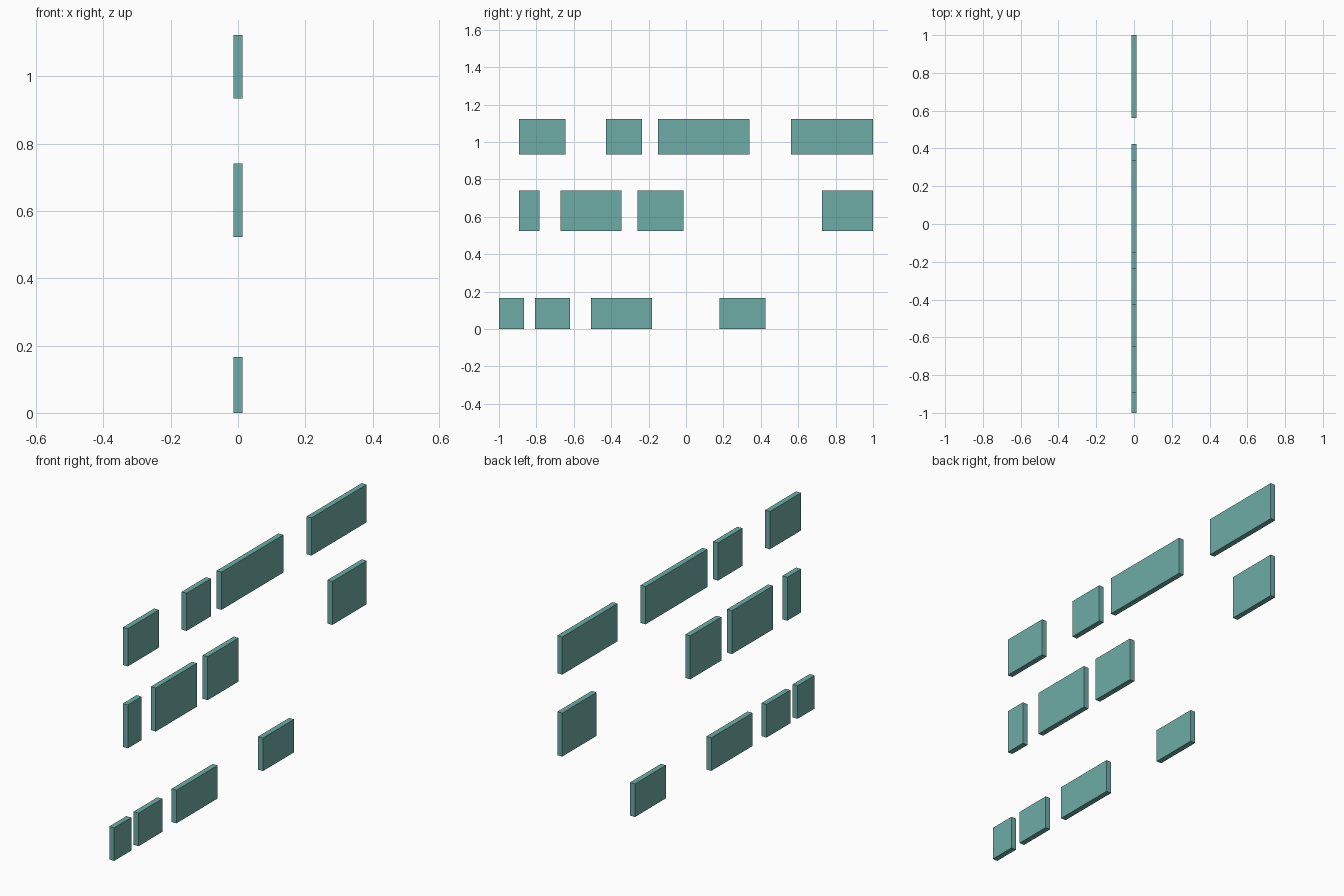
import bpy

if "Cube" in bpy.data.objects:
    bpy.data.objects.remove(bpy.data.objects["Cube"])

# One flat teal colour
teal = bpy.data.materials.new("teal")
teal.diffuse_color = (0.156, 0.413, 0.381, 1.0)
teal.use_nodes = True
teal.node_tree.nodes["Principled BSDF"].inputs["Base Color"].default_value = teal.diffuse_color

THICKNESS = 0.027

# Each row: name, bottom z, top z, and the (start, end) of its panels along y
ROWS = [
    ("lower_panel", 0.0, 0.166,
     [(-1.0, -0.865), (-0.807, -0.619), (-0.508, -0.181), (0.179, 0.424)]),
    ("middle_panel", 0.523, 0.741,
     [(-0.892, -0.783), (-0.671, -0.345), (-0.26, -0.014), (0.728, 1.0)]),
    ("upper_panel", 0.934, 1.123,
     [(-0.892, -0.645), (-0.427, -0.234), (-0.15, 0.34), (0.562, 1.0)]),
]


def panel(name, y0, y1, z0, z1):
    """Thin upright box standing in the x = 0 plane."""
    bpy.ops.mesh.primitive_cube_add(size=1, location=(0, (y0 + y1) / 2, (z0 + z1) / 2))
    obj = bpy.context.object
    obj.name = name
    obj.scale = (THICKNESS, y1 - y0, z1 - z0)
    bpy.ops.object.transform_apply(location=False, rotation=False, scale=True)
    obj.data.materials.append(teal)


# Three rows of panels
for name, z0, z1, spans in ROWS:
    for i, (y0, y1) in enumerate(spans, 1):
        panel(f"{name}_{i}", y0, y1, z0, z1)
